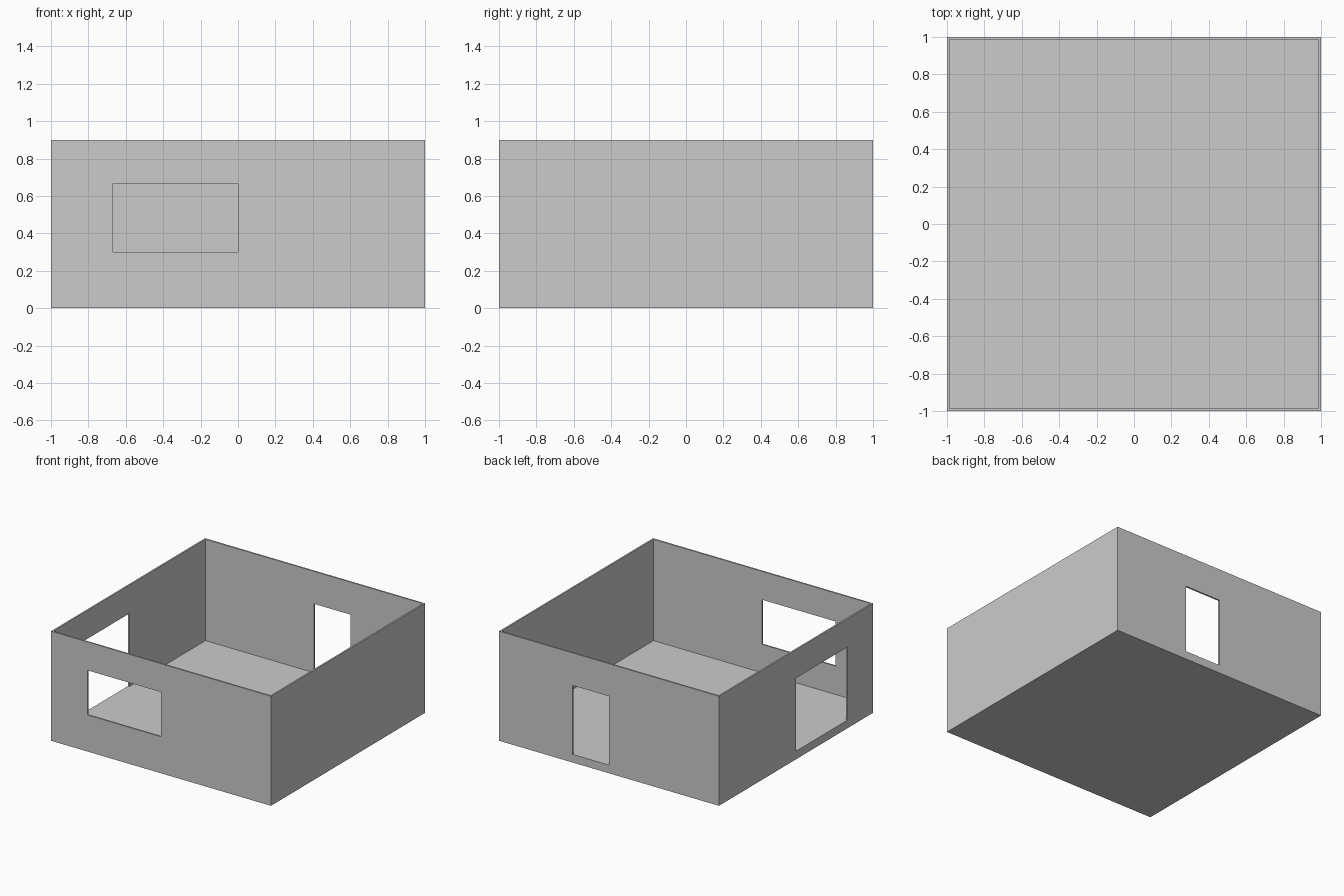
import bpy

if "Cube" in bpy.data.objects:
    bpy.data.objects.remove(bpy.data.objects["Cube"])

H = 0.9        # overall height
T = 0.0133     # wall thickness
FLOOR = 0.067  # top of the floor slab


def box(name, lo, hi):
    """Axis-aligned box between two corners."""
    bpy.ops.mesh.primitive_cube_add(size=1)
    ob = bpy.context.object
    ob.name = name
    for v in ob.data.vertices:
        v.co = [hi[i] if v.co[i] > 0 else lo[i] for i in range(3)]
    return ob


# Solid block that becomes the roofless room
room = box("room_shell", (-1, -1, 0), (1, 1, H))

# Interior cavity and the three openings
cutters = [
    box("cavity_cutter", (-1 + T, -1 + T, FLOOR), (1 - T, 1 - T, H + 0.2)),
    box("front_window_cutter", (-0.667, -1.1, 0.3), (0, -0.9, 0.667)),
    box("back_door_cutter", (0, 0.9, FLOOR), (0.33, 1.1, 0.633)),
    box("left_opening_cutter", (-1.1, -0.667, FLOOR), (-0.9, 0, 0.667)),
]

# Cut each in turn and bake the result
bpy.context.view_layer.objects.active = room
for c in cutters:
    m = room.modifiers.new(c.name, 'BOOLEAN')
    m.operation = 'DIFFERENCE'
    m.solver = 'EXACT'
    m.object = c
    bpy.ops.object.modifier_apply(modifier=m.name)
    bpy.data.objects.remove(c)
